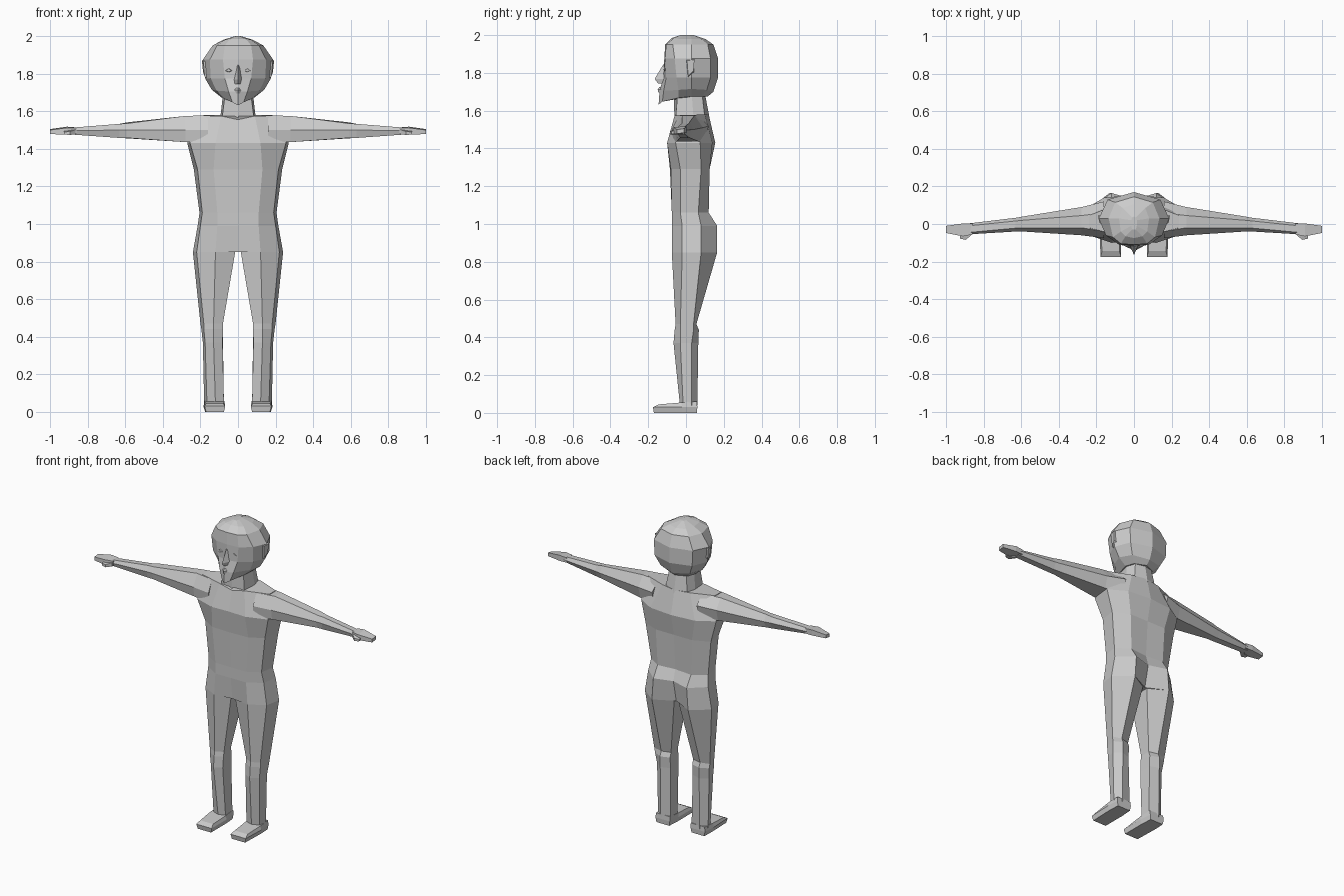
import bpy, bmesh

grey = bpy.data.materials.new("plain grey")
grey.diffuse_color = (0.6, 0.6, 0.6, 1)


def loft(name, rings, flip=1):
    """Skin closed rings of points, cap both ends; flip=-1 mirrors across x."""
    bm = bmesh.new()
    rows = [[bm.verts.new((x * flip, y, z)) for x, y, z in r] for r in rings]
    n = len(rows[0])
    for a, b in zip(rows, rows[1:]):
        for i in range(n):
            j = (i + 1) % n
            bm.faces.new((a[i], a[j], b[j], b[i]))
    bm.faces.new(rows[0])
    bm.faces.new(rows[-1])
    bmesh.ops.remove_doubles(bm, verts=bm.verts, dist=1e-5)
    bmesh.ops.recalc_face_normals(bm, faces=bm.faces)
    me = bpy.data.meshes.new(name)
    bm.to_mesh(me)
    bm.free()
    me.materials.append(grey)
    ob = bpy.data.objects.new(name, me)
    bpy.context.collection.objects.link(ob)
    return ob


def pair(name, rings):
    loft("left_" + name, rings)
    loft("right_" + name, rings, -1)


def whole(half):
    """Half ring from front centre to back centre -> full ring."""
    return half + [(-x, y, z) for x, y, z in half[-2:0:-1]]


def level(z, pts):
    return [(x, y, z) for x, y in pts]


def station(x, pts):
    return [(x, y, z) for y, z in pts]


# torso from the shoulders down to the crotch
loft("torso", [whole(r) for r in (
    [(0, -.062, 1.555), (.09, -.06, 1.575), (.24, -.02, 1.578),
     (.24, .045, 1.578), (.1, .1, 1.58), (0, .12, 1.58)],
    level(1.43, [(0, -.095), (.12, -.1), (.255, -.055), (.27, .075), (.16, .14), (0, .155)]),
    level(1.29, [(0, -.085), (.13, -.08), (.215, -.03), (.235, .08), (.13, .125), (0, .125)]),
    level(1.06, [(0, -.075), (.11, -.075), (.19, -.03), (.205, .065), (.12, .12), (0, .11)]),
    level(.99, [(0, -.075), (.11, -.075), (.2, -.02), (.215, .08), (.12, .165), (0, .13)]),
    level(.85, [(0, -.06), (.12, -.075), (.22, -.02), (.24, .08), (.13, .165), (0, .1)]),
)])

# neck
loft("neck", [whole(r) for r in (
    [(0, -.06, 1.54), (.085, -.055, 1.56), (.095, .04, 1.56), (.08, .1, 1.56), (0, .125, 1.56)],
    [(0, -.065, 1.67), (.07, -.045, 1.68), (.08, .03, 1.69), (.06, .085, 1.69), (0, .1, 1.69)],
)])

# head, from the chin to the crown
loft("head", [whole(r) for r in (
    [(0, -.145, 1.632), (.03, -.125, 1.648), (.075, -.04, 1.668),
     (.09, .03, 1.675), (.07, .085, 1.675), (0, .115, 1.675)],
    [(0, -.14, 1.705), (.05, -.118, 1.705), (.115, -.04, 1.71),
     (.14, .03, 1.715), (.105, .11, 1.71), (0, .145, 1.7)],
    level(1.775, [(0, -.12), (.07, -.105), (.145, -.05), (.175, .03), (.135, .13), (0, .17)]),
    level(1.875, [(0, -.115), (.08, -.11), (.15, -.06), (.187, .03), (.14, .13), (0, .17)]),
    level(1.95, [(0, -.11), (.07, -.105), (.112, -.07), (.135, .03), (.1, .115), (0, .145)]),
    [(0, -.075, 1.985), (.045, -.065, 1.983), (.07, -.04, 1.98),
     (.08, .03, 1.98), (.06, .085, 1.978), (0, .105, 1.978)],
    [(0, -.03, 2), (.01, -.03, 2), (.015, -.01, 2), (.015, .02, 2), (.01, .035, 2), (0, .04, 2)],
)])

# nose wedge and lips
loft("nose", [
    level(1.745, [(-.022, -.11), (0, -.148), (.022, -.11)]),
    level(1.768, [(-.024, -.108), (0, -.166), (.024, -.108)]),
    level(1.845, [(-.012, -.105), (0, -.12), (.012, -.105)]),
])
loft("lips", [
    level(1.695, [(-.03, -.115), (0, -.146), (.03, -.115)]),
    level(1.712, [(-.034, -.115), (0, -.15), (.034, -.115)]),
    level(1.725, [(-.02, -.115), (0, -.141), (.02, -.115)]),
])

# shallow eyes and ears
pair("eye", [
    [(.028, -.105, 1.815), (.05, -.1, 1.806), (.072, -.095, 1.815), (.05, -.1, 1.832)],
    [(.034, -.118, 1.816), (.05, -.117, 1.81), (.064, -.113, 1.816), (.05, -.117, 1.827)],
])
pair("ear", [
    [(.165, .0, 1.87), (.165, .045, 1.88), (.165, .045, 1.8), (.165, .01, 1.775)],
    [(.184, .005, 1.865), (.192, .045, 1.87), (.186, .04, 1.81), (.178, .012, 1.785)],
])

# arms with a slight elbow, ending at the wrist
pair("arm", [
    station(.16, [(-.075, 1.5), (-.04, 1.574), (.06, 1.576), (.12, 1.52), (.1, 1.435), (-.07, 1.435)]),
    station(.28, [(-.06, 1.5), (-.02, 1.575), (.045, 1.575), (.09, 1.51), (.07, 1.436), (-.05, 1.436)]),
    station(.59, [(-.04, 1.5), (-.022, 1.535), (.02, 1.541), (.04, 1.5), (.02, 1.456), (-.03, 1.458)]),
    station(.63, [(-.04, 1.5), (-.022, 1.533), (.016, 1.533), (.033, 1.5), (.015, 1.458), (-.03, 1.458)]),
    station(.88, [(-.055, 1.497), (-.045, 1.513), (-.01, 1.513), (.003, 1.497), (-.01, 1.478), (-.045, 1.476)]),
])

# flat hands and thumbs
pair("hand", [
    station(.86, [(-.055, 1.48), (-.055, 1.512), (.002, 1.514), (.002, 1.482)]),
    station(.91, [(-.066, 1.477), (-.066, 1.512), (.003, 1.518), (.003, 1.482)]),
    station(1.0, [(-.048, 1.478), (-.048, 1.5), (-.01, 1.505), (-.01, 1.483)]),
])
pair("thumb", [
    station(.865, [(-.058, 1.478), (-.058, 1.502), (-.03, 1.505), (-.03, 1.478)]),
    station(.895, [(-.084, 1.474), (-.084, 1.492), (-.05, 1.502), (-.05, 1.474)]),
    station(.925, [(-.078, 1.476), (-.078, 1.49), (-.055, 1.496), (-.055, 1.476)]),
])

# legs with a step behind the knee
pair("leg", [
    level(.85, [(.015, -.05), (.12, -.075), (.22, -.02), (.24, .08), (.13, .165), (.015, .1)]),
    level(.47, [(.08, -.03), (.13, -.055), (.182, -.03), (.2, .04), (.14, .055), (.08, .04)]),
    level(.44, [(.08, -.035), (.13, -.06), (.182, -.03), (.195, .04), (.14, .068), (.08, .05)]),
    level(.37, [(.082, -.04), (.13, -.066), (.175, -.03), (.187, .03), (.14, .065), (.08, .045)]),
    level(.04, [(.075, -.02), (.12, -.032), (.165, -.015), (.18, .03), (.14, .06), (.075, .05)]),
])

# feet
pair("foot", [
    level(0, [(.075, -.17), (.17, -.17), (.175, -.02), (.172, .058), (.08, .058), (.075, -.02)]),
    level(.03, [(.068, -.175), (.178, -.175), (.184, -.02), (.178, .06), (.075, .06), (.068, -.02)]),
    [(.078, -.145, .045), (.17, -.145, .045), (.178, -.025, .055),
     (.175, .058, .06), (.075, .058, .06), (.072, -.025, .055)],
])
